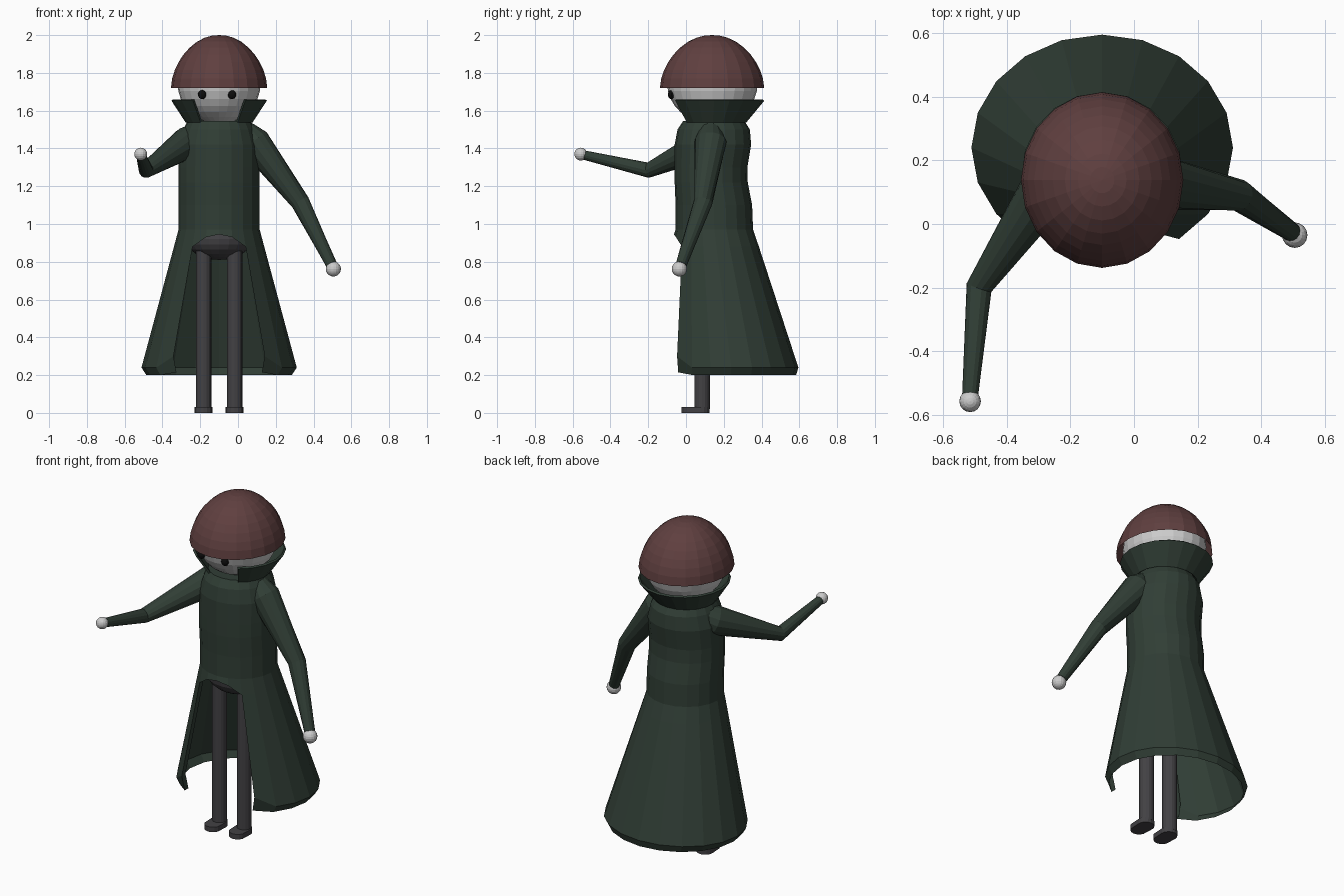
import bpy, bmesh
from math import sin, cos, pi, radians
from mathutils import Vector

if "Cube" in bpy.data.objects:
    bpy.data.objects.remove(bpy.data.objects["Cube"])

CX = -0.10  # centre line of the figure


def material(name, rgb):
    m = bpy.data.materials.new(name)
    m.diffuse_color = (*rgb, 1)
    m.use_nodes = True
    m.node_tree.nodes["Principled BSDF"].inputs["Base Color"].default_value = m.diffuse_color
    return m


GREEN = material("green_cloth", (0.030, 0.048, 0.036))
RED = material("dark_red", (0.115, 0.050, 0.050))
DARK = material("dark_grey", (0.055, 0.053, 0.058))
BLACK = material("black", (0.004, 0.004, 0.004))


def loft(name, rings, mat=None, closed=True, cap_start=False, cap_end=False):
    """Skin a list of equal-length point rings."""
    bm = bmesh.new()
    rows = [[bm.verts.new(p) for p in r] for r in rings]
    n = len(rows[0])
    for a, b in zip(rows, rows[1:]):
        for i in range(n if closed else n - 1):
            j = (i + 1) % n
            bm.faces.new((a[i], a[j], b[j], b[i]))
    if cap_start:
        bm.faces.new(rows[0][::-1])
    if cap_end:
        bm.faces.new(rows[-1])
    bmesh.ops.remove_doubles(bm, verts=bm.verts, dist=1e-5)
    bmesh.ops.recalc_face_normals(bm, faces=bm.faces)
    me = bpy.data.meshes.new(name)
    bm.to_mesh(me)
    bm.free()
    ob = bpy.data.objects.new(name, me)
    bpy.context.collection.objects.link(ob)
    if mat:
        me.materials.append(mat)
    return ob


def at(deg, rx, cy, ry, z):
    """Point on an ellipse; 0 degrees is the front (-y)."""
    a = radians(deg)
    return (CX + rx * sin(a), cy - ry * cos(a), z)


def ring(rx, front, back, z, degs=range(0, 360, 18)):
    return [at(d, rx, (front + back) / 2, (back - front) / 2, z) for d in degs]


def ball(name, loc, size, mat=None, seg=20, rings=12):
    bpy.ops.mesh.primitive_uv_sphere_add(segments=seg, ring_count=rings, radius=1, location=loc)
    ob = bpy.context.object
    ob.name = name
    ob.scale = size
    if mat:
        ob.data.materials.append(mat)
    return ob


def tube(name, path, mat, sides=14):
    """Tapered round tube through (x, y, z, radius) points."""
    pts = [Vector(p[:3]) for p in path]
    rings = []
    for i, p in enumerate(pts):
        d0 = (p - pts[max(i - 1, 0)]).normalized()
        d1 = (pts[min(i + 1, len(pts) - 1)] - p).normalized()
        t = (d0 + d1).normalized()
        u = t.cross(Vector((0, 0, 1)) if abs(t.z) < 0.95 else Vector((0, 1, 0))).normalized()
        v = t.cross(u)
        r = path[i][3]
        rings.append([p + r * (cos(2 * pi * k / sides) * u + sin(2 * pi * k / sides) * v)
                      for k in range(sides)])
    return loft(name, rings, mat, cap_start=True, cap_end=True)


# Helmet dome
profile = [(1, 1.72), (.975, 1.77), (.92, 1.815), (.84, 1.858), (.74, 1.897), (.61, 1.934),
           (.46, 1.965), (.30, 1.986), (.15, 1.997), (0, 2.0)]
loft("helmet", [ring(.255 * s, .138 - .276 * s, .138 + .276 * s, z) for s, z in profile], RED)

# Head and eyes
ball("head", (CX, .14, 1.745), (.22, .24, .215), seg=24, rings=16)
for x in (-.19, -.032):
    ball("eye", (x, -.078, 1.685), (.022, .018, .024), BLACK, 12, 8)

# Collar, open at the front
collar_degs = [33 + i * (294 / 16) for i in range(17)]
collar = loft("collar", [ring(.168, -.015, .31, 1.545, collar_degs),
                         ring(.243, -.09, .405, 1.66, collar_degs)], GREEN, closed=False)
sol = collar.modifiers.new("thickness", "SOLIDIFY")
sol.thickness = .012
sol.offset = -1

# Coat body
body = [(.215, -.055, .355, .97), (.215, -.055, .35, 1.10), (.215, -.06, .327, 1.22),
        (.215, -.06, .325, 1.30), (.214, -.06, .345, 1.42), (.19, -.045, .338, 1.50),
        (.168, -.015, .31, 1.545)]
loft("coat_body", [ring(*b) for b in body], GREEN, cap_end=True)

# Front panel of the coat, arched over the opening
arch = {-36: .88, -18: .93, 0: .945, 18: .93, 36: .88}
loft("coat_front_panel", [[at(d, .215, .15, .205, .97) for d in arch],
                          [at(d, .215 + (.97 - z) * .267, .161, .225, z)
                           for d, z in arch.items()]], GREEN, closed=False)

# Flared skirt with turned-in front edges and hem
rows = [(.215, .15, .205, .97, .97), (.239, .161, .225, .88, .88),
        (.411, .24, .355, .24, .30), (.385, .238, .345, .20, .215)]
skirt = []
for rx, cy, ry, z, edge_z in rows:
    r = [at(d, rx, cy, ry, edge_z if d in (36, 324) else z) for d in range(36, 325, 18)]
    turn = [(p[0], p[1] + .035, p[2]) for p in (r[0], r[-1])]
    skirt.append([turn[0]] + r + [turn[1]])
loft("coat_skirt", skirt, GREEN, closed=False)

# Arms and hands
tube("bent_arm", [(-.21, .17, 1.47, .07), (-.27, .12, 1.43, .085), (-.487, -.2, 1.285, .041),
                  (-.515, -.54, 1.365, .025)], GREEN)
tube("lowered_arm", [(.035, .13, 1.50, .055), (.085, .13, 1.435, .085), (.33, .09, 1.115, .05),
                     (.495, -.025, .785, .03)], GREEN)
ball("bent_arm_hand", (-.515, -.557, 1.37), (.034,) * 3, None, 16, 10)
ball("lowered_arm_hand", (.505, -.035, .762), (.04,) * 3, None, 16, 10)

# Hips, legs and feet
ball("hips", (CX, .135, .92), (.175, .155, .11), DARK)
for side in (-1, 1):
    x = CX + side * .082
    tube("leg", [(x, .085, .02, .041), (x, .085, .9, .041)], DARK, 16)
    sole = [(x + .048 * cos(k * pi / 8), (.077 if k <= 8 else .023) + .048 * sin(k * pi / 8))
            for k in list(range(0, 9)) + list(range(9, 16))]
    loft("foot", [[(px, py, z) for px, py in sole] for z in (0, .03)], DARK,
         cap_start=True, cap_end=True)
